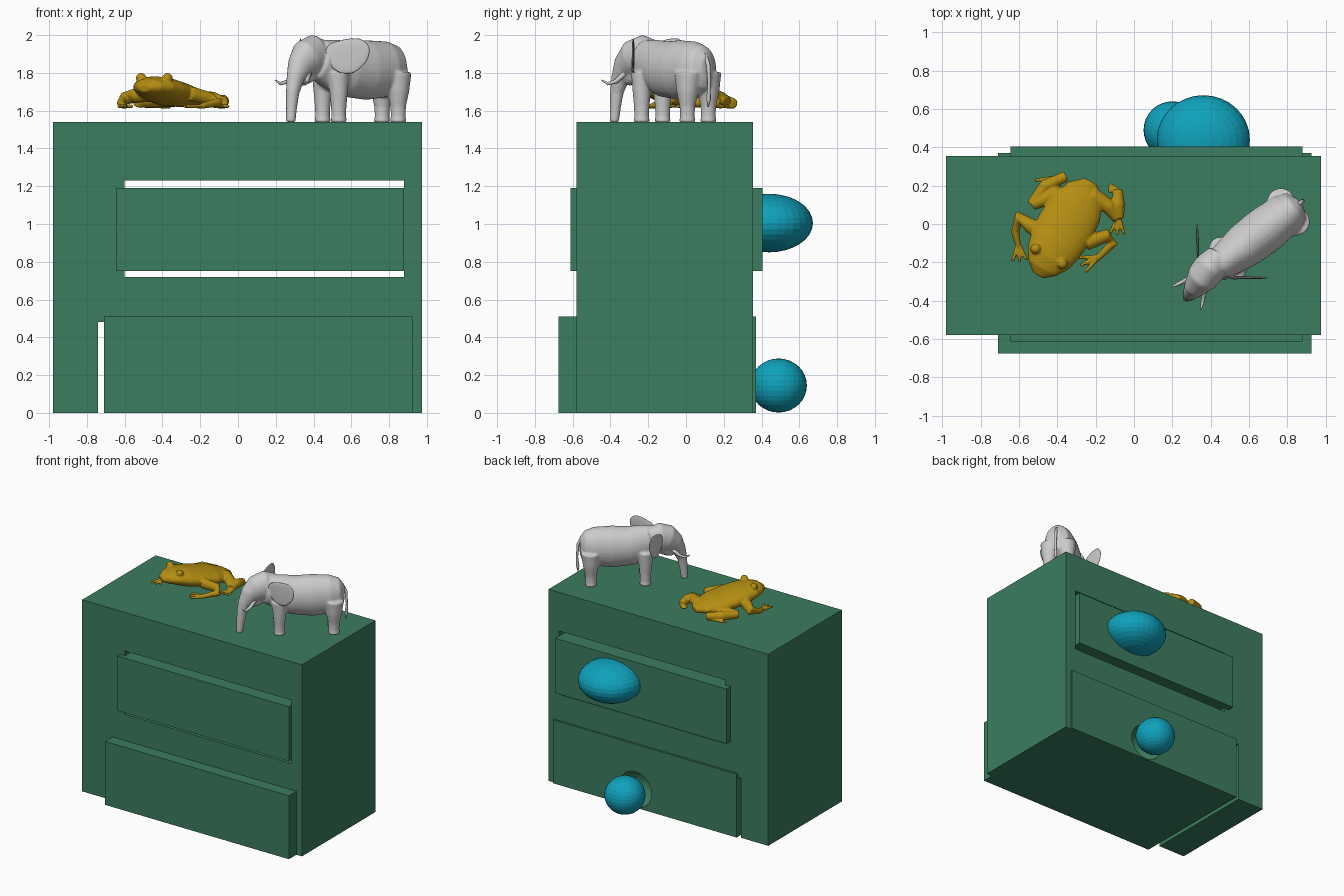
import bpy, bmesh, math
from mathutils import Vector


def material(name, rgb):
    m = bpy.data.materials.new(name)
    m.diffuse_color = (*rgb, 1)
    return m


GREEN = material("green", (0.045, 0.205, 0.115))
GOLD = material("gold", (0.46, 0.27, 0.006))
TEAL = material("teal", (0.005, 0.36, 0.50))


def finish(name, bm, mat=None, smooth=False):
    bmesh.ops.recalc_face_normals(bm, faces=bm.faces)
    me = bpy.data.meshes.new(name)
    bm.to_mesh(me)
    bm.free()
    ob = bpy.data.objects.new(name, me)
    bpy.context.collection.objects.link(ob)
    if mat:
        me.materials.append(mat)
    if smooth:
        me.shade_smooth()
    return ob


def box(name, x, y, z):
    bm = bmesh.new()
    bmesh.ops.create_cube(bm, size=1)
    for v in bm.verts:
        v.co = [(lo + hi) / 2 + c * (hi - lo) for c, (lo, hi) in zip(v.co, (x, y, z))]
    return finish(name, bm, GREEN)


def add_ball(bm, centre, radii, seg=32):
    new = bmesh.ops.create_uvsphere(bm, u_segments=seg, v_segments=seg // 2, radius=1)["verts"]
    for v in new:
        v.co = [c + p * r for c, p, r in zip(centre, v.co, radii)]


def ball(name, centre, radii, mat):
    bm = bmesh.new()
    add_ball(bm, centre, radii)
    return finish(name, bm, mat)


def cut(ob, cutter):
    cutter.hide_render = True
    cutter.display_type = 'WIRE'
    mod = ob.modifiers.new("cut", 'BOOLEAN')
    mod.object = cutter
    mod.solver = 'EXACT'


def tube(bm, pts, n=20):
    """Loft of ellipses; each point is (position, half width[, half height])."""
    pos = [Vector(p[0]) for p in pts]
    rings, side = [], None
    for i, p in enumerate(pts):
        t = (pos[min(i + 1, len(pos) - 1)] - pos[max(i - 1, 0)]).normalized()
        if side is None:
            side = Vector((0, 0, 1)).cross(t)
            if side.length < 0.3:
                side = Vector((1, 0, 0))
        side = (side - t * side.dot(t)).normalized()
        up = t.cross(side)
        rings.append([bm.verts.new(pos[i] + side * p[1] * math.cos(a) + up * p[-1] * math.sin(a))
                      for a in (k * math.tau / n for k in range(n))])
    for r0, r1 in zip(rings, rings[1:]):
        for k in range(n):
            bm.faces.new((r0[k], r0[(k + 1) % n], r1[(k + 1) % n], r1[k]))
    bm.faces.new(rings[0])
    bm.faces.new(rings[-1])


def fuse(ob, voxel, iterations):
    # Merge overlapping lofts into one organic skin
    mod = ob.modifiers.new("fuse", 'REMESH')
    mod.mode, mod.voxel_size, mod.use_smooth_shade = 'VOXEL', voxel, True
    sm = ob.modifiers.new("soften", 'SMOOTH')
    sm.factor, sm.iterations = 0.5, iterations


# Cabinet with two slots running right through it
cabinet = box("cabinet", (-0.98, 0.975), (-0.58, 0.355), (0, 1.54))
cut(cabinet, box("upper_slot_cutter", (-0.60, 0.88), (-0.8, 0.8), (0.72, 1.23)))
cut(cabinet, box("lower_slot_cutter", (-0.74, 0.91), (-0.8, 0.8), (-0.1, 0.48)))

# Drawers, the lower one with a round dent behind its knob
box("upper_drawer", (-0.645, 0.88), (-0.612, 0.405), (0.75, 1.19))
lower = box("lower_drawer", (-0.71, 0.925), (-0.675, 0.37), (0, 0.51))
cut(lower, ball("dent_cutter", (0.19, 0.37, 0.146), (0.142,) * 3, GREEN))

# Knobs
ball("upper_knob", (0.362, 0.44, 1.005), (0.243, 0.232, 0.155), TEAL)
ball("lower_knob", (0.20, 0.49, 0.145), (0.15, 0.15, 0.143), TEAL)


# Elephant frames: body (forward, left, height) and slightly turned head
def ele(u, v, z):
    return (0.60 - 0.793 * u + 0.609 * v, -0.095 - 0.609 * u - 0.793 * v, z)


def head(a, b, z):
    return ele(0.24 + 0.966 * a - 0.26 * b, -0.02 + 0.26 * a + 0.966 * b, z)


bm = bmesh.new()
# Torso and neck
tube(bm, [(ele(u, 0, z), w, h) for u, z, w, h in (
    (-0.338, 1.83, 0.03, 0.06), (-0.31, 1.83, 0.085, 0.115), (-0.24, 1.82, 0.112, 0.147),
    (-0.10, 1.815, 0.123, 0.158), (0.03, 1.82, 0.117, 0.148), (0.13, 1.845, 0.098, 0.135),
    (0.22, 1.87, 0.08, 0.11))], 28)
# Head and trunk, then jaw
tube(bm, [(head(a, 0, z), w, h) for a, z, w, h in (
    (-0.08, 1.88, 0.065, 0.09), (0, 1.888, 0.088, 0.113), (0.06, 1.872, 0.085, 0.105),
    (0.115, 1.83, 0.064, 0.078), (0.155, 1.77, 0.046, 0.05), (0.177, 1.70, 0.035, 0.037),
    (0.187, 1.62, 0.029, 0.03), (0.195, 1.54, 0.025, 0.025))], 24)
tube(bm, [(head(0, 0, 1.82), 0.06, 0.05), (head(0.07, 0, 1.77), 0.042, 0.035),
          (head(0.105, 0, 1.745), 0.02, 0.018)])
# Legs
for u, thigh in ((0.138, 0.062), (-0.259, 0.075)):
    for v in (-0.07, 0.07):
        tube(bm, [(ele(u, v * 0.9, 1.80), thigh), (ele(u, v, 1.70), thigh * 0.78),
                  (ele(u, v, 1.62), 0.041), (ele(u, v, 1.57), 0.039), (ele(u, v, 1.538), 0.044)])
fuse(finish("elephant_body", bm), 0.008, 4)

# Tail and tusks
bm = bmesh.new()
tube(bm, [(ele(u, 0, z), r) for u, z, r in (
    (-0.32, 1.90, 0.012), (-0.35, 1.84, 0.011), (-0.357, 1.74, 0.008),
    (-0.352, 1.66, 0.012), (-0.35, 1.62, 0.003))], 10)
finish("elephant_tail", bm, smooth=True)
bm = bmesh.new()
for s in (-1, 1):
    tube(bm, [(head(a, s * b, z), r) for a, b, z, r in (
        (0.09, 0.045, 1.80, 0.014), (0.135, 0.062, 1.755, 0.012),
        (0.175, 0.082, 1.743, 0.009), (0.205, 0.097, 1.762, 0.003))], 10)
finish("elephant_tusks", bm, smooth=True)

# Ears: one outline swept out from each side of the head
EAR = ((0, 1.93), (0.15, 1.965), (0.4, 1.98), (0.78, 2.0), (1.03, 1.94),
       (0.95, 1.86), (0.66, 1.785), (0.35, 1.785), (0.05, 1.84))
for name, side, reach in (("left_ear", 1, 0.21), ("right_ear", -1, 0.125)):
    bm = bmesh.new()
    bm.faces.new([bm.verts.new(head(0.01 - 0.155 * s, side * (0.072 + reach * s), z)) for s, z in EAR])
    ear = finish("elephant_" + name, bm, smooth=True)
    sol = ear.modifiers.new("thickness", 'SOLIDIFY')
    sol.thickness, sol.offset = 0.016, 0
    ear.modifiers.new("round", 'SUBSURF').levels = 2
    ear.modifiers["round"].render_levels = 2


# Frog: body lies along a slanted axis, head raised
def frog(u, v, z):
    return (-0.36 - 0.49 * u + 0.872 * v, -0.02 - 0.872 * u - 0.49 * v, z)


bm = bmesh.new()
tube(bm, [(frog(u, 0, z), w, h) for u, z, w, h in (
    (-0.275, 1.65, 0.04, 0.022), (-0.22, 1.66, 0.10, 0.042), (-0.12, 1.677, 0.142, 0.058),
    (0, 1.692, 0.152, 0.068), (0.10, 1.71, 0.143, 0.068), (0.18, 1.725, 0.122, 0.057),
    (0.24, 1.725, 0.085, 0.043), (0.283, 1.718, 0.035, 0.02))], 28)
for v in (-0.08, 0.08):
    add_ball(bm, frog(0.17, v, 1.772), (0.028,) * 3, 16)

# Frog limbs: x, y, z, radius
LIMBS = (
    ((-0.30, 0.15, 1.665, 0.045), (-0.42, 0.15, 1.66, 0.042), (-0.53, 0.10, 1.645, 0.030)),
    ((-0.535, 0.10, 1.645, 0.028), (-0.46, 0.20, 1.65, 0.036), (-0.355, 0.25, 1.64, 0.027)),
    ((-0.22, 0.15, 1.665, 0.045), (-0.13, 0.09, 1.66, 0.040), (-0.085, 0.03, 1.645, 0.030)),
    ((-0.08, 0.03, 1.645, 0.028), (-0.083, 0.10, 1.65, 0.036), (-0.085, 0.18, 1.64, 0.026)),
    ((-0.45, -0.06, 1.69, 0.042), (-0.54, -0.01, 1.68, 0.040), (-0.60, 0.035, 1.665, 0.035),
     (-0.62, -0.04, 1.64, 0.022), (-0.605, -0.11, 1.625, 0.015)),
    ((-0.25, -0.10, 1.69, 0.040), (-0.14, -0.06, 1.66, 0.034), (-0.105, -0.095, 1.645, 0.025),
     (-0.19, -0.18, 1.626, 0.016)))
for limb in LIMBS:
    tube(bm, [(p[:3], p[3]) for p in limb], 14)

# Feet and toes fanning out: start, heading in degrees, length
for x, y, ang, ln in ((-0.36, 0.25, 210, 0.16), (-0.085, 0.18, 170, 0.05),
                      (-0.605, -0.10, 275, 0.10), (-0.18, -0.17, 205, 0.11),
                      (-0.08, 0.04, 265, 0.10)):
    for da in (-22, 0, 22):
        a = math.radians(ang + da)
        tube(bm, [((x + k * ln * math.cos(a), y + k * ln * math.sin(a), 1.623), r)
                  for k, r in ((0, 0.013), (0.5, 0.011), (1, 0.009))], 8)
fuse(finish("frog", bm, GOLD), 0.006, 3)
